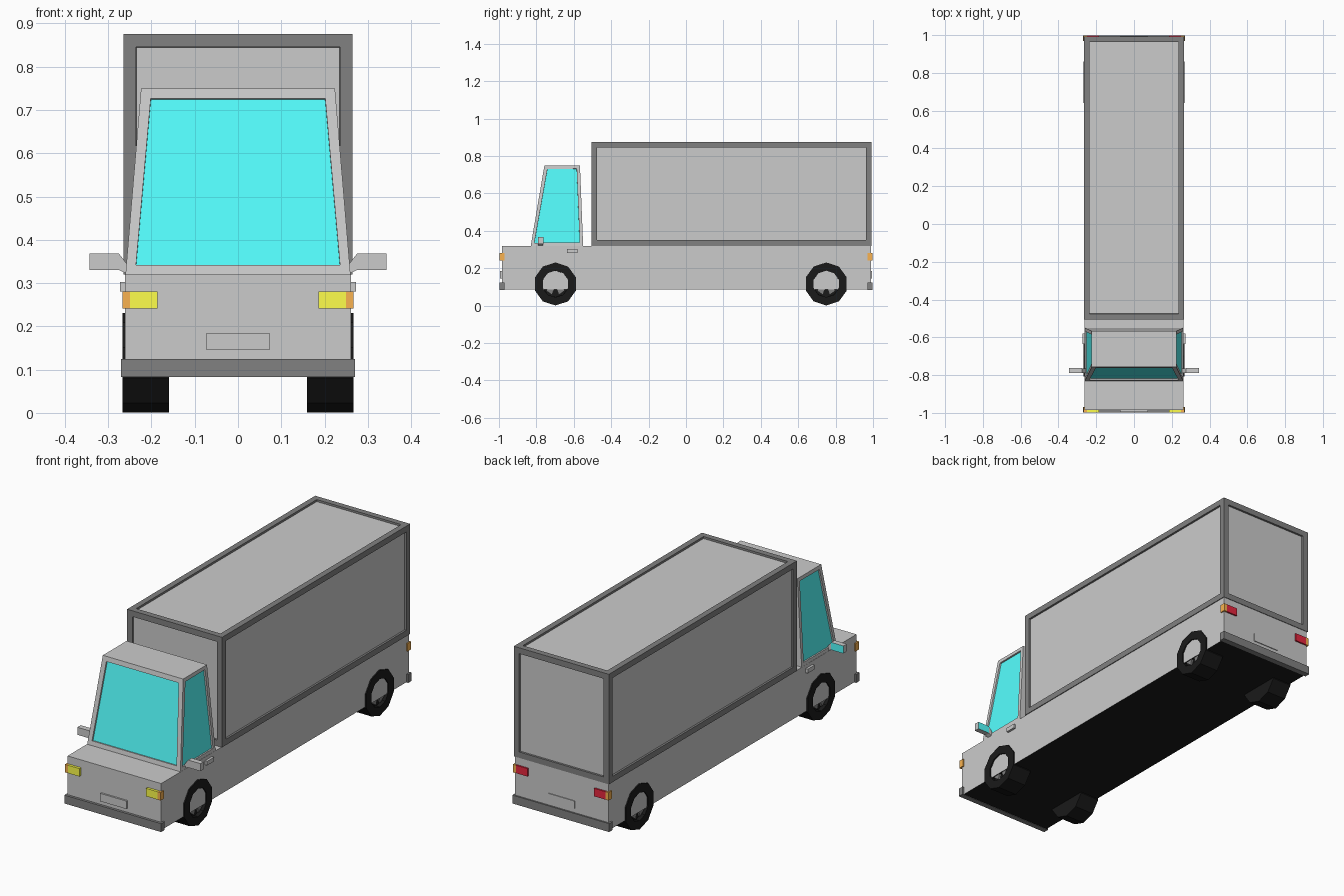
import bpy, bmesh, math
from mathutils import Vector, Matrix

if "Cube" in bpy.data.objects:
    bpy.data.objects.remove(bpy.data.objects["Cube"])


def material(name, rgb):
    m = bpy.data.materials.new(name)
    m.diffuse_color = (*rgb, 1)
    m.use_nodes = True
    m.node_tree.nodes["Principled BSDF"].inputs["Base Color"].default_value = m.diffuse_color
    return m


GREY = material("body_grey", (0.8, 0.8, 0.8))
DARK = material("trim_grey", (0.22, 0.22, 0.22))
BLACK = material("black", (0.01, 0.01, 0.01))
GLASS = material("glass", (0.09, 1.0, 1.0))
YELLOW = material("headlight_yellow", (1.0, 1.0, 0.07))
ORANGE = material("indicator_orange", (0.95, 0.45, 0.08))
RED = material("tail_red", (0.8, 0.02, 0.05))


def finish(name, bm, mats):
    bmesh.ops.recalc_face_normals(bm, faces=bm.faces)
    me = bpy.data.meshes.new(name)
    bm.to_mesh(me)
    bm.free()
    for m in mats:
        me.materials.append(m)
    ob = bpy.data.objects.new(name, me)
    bpy.context.collection.objects.link(ob)
    return ob


def prism_bm(points, vec):
    """Extrude a planar outline along vec into a closed solid."""
    bm = bmesh.new()
    face = bm.faces.new([bm.verts.new(p) for p in points])
    res = bmesh.ops.extrude_face_region(bm, geom=[face], use_keep_orig=True)
    verts = [v for v in res["geom"] if isinstance(v, bmesh.types.BMVert)]
    bmesh.ops.translate(bm, vec=Vector(vec), verts=verts)
    bmesh.ops.recalc_face_normals(bm, faces=bm.faces)
    bm.normal_update()
    return bm


def box_bm(x, y, z):
    x0, x1 = sorted(x)
    pts = [(x0, y[0], z[0]), (x1, y[0], z[0]), (x1, y[1], z[0]), (x0, y[1], z[0])]
    return prism_bm(pts, (0, 0, z[1] - z[0]))


def box(name, x, y, z, mat=GREY):
    return finish(name, box_bm(x, y, z), [mat])


def recess(bm, faces, border, depth, index):
    """Leave a flat border, sink the middle and give it another material."""
    bmesh.ops.inset_individual(bm, faces=faces, thickness=border)
    bmesh.ops.inset_individual(bm, faces=faces, thickness=0.0005, depth=-depth)
    for f in faces:
        f.material_index = index


# Chassis with black underside
bm = box_bm((-0.261, 0.261), (-0.985, 0.99), (0.085, 0.32))
for f in bm.faces:
    if f.normal.z < -0.9:
        f.material_index = 1
finish("chassis", bm, [GREY, BLACK])

# Tapered cab with recessed windows
bm = box_bm((-0.26, 0.26), (-0.83, -0.55), (0.32, 0.75))
for v in bm.verts:
    if v.co.z > 0.5:
        v.co.x = math.copysign(0.224, v.co.x)
        v.co.y = -0.757 if v.co.y < -0.7 else -0.567
bm.normal_update()
windows = [f for f in bm.faces if abs(f.normal.x) > 0.8 or f.normal.y < -0.8]
recess(bm, [f for f in windows if f.normal.y < -0.8], 0.033, 0.008, 1)
recess(bm, [f for f in windows if abs(f.normal.x) > 0.8], 0.025, 0.008, 1)
finish("cab", bm, [GREY, GLASS])

# Cargo box with dark frame and sunken panels
bm = box_bm((-0.265, 0.265), (-0.505, 0.993), (0.32, 0.875))
recess(bm, [f for f in bm.faces if f.normal.z > -0.5], 0.042, 0.01, 1)
finish("cargo_box", bm, [DARK, GREY])

# Bumpers and number plates, front and back
for end, s in (("front", -1), ("rear", 1)):
    ys = sorted((s * 0.97, s * 0.998))
    box(end + "_bumper", (-0.27, 0.27), ys, (0.083, 0.125), DARK)
    yp = sorted((s * 0.97, s * 0.994))
    box(end + "_plate", (-0.073, 0.073), yp, (0.145, 0.185))

HUB_X, R, WHEEL_Z = 0.267, 0.115, 0.116
for side, s in (("left", 1), ("right", -1)):
    # Lamps with wrap-around indicators
    for end, e, mat in (("head", -1, YELLOW), ("tail", 1, RED)):
        ys = sorted((e * 0.97, e * 0.998))
        box(f"{side}_{end}_lamp", (s * 0.186, s * 0.25), ys, (0.241, 0.281), mat)
        box(f"{side}_{end}_indicator", (s * 0.25, s * 0.267), ys, (0.241, 0.281), ORANGE)

    # Door handle
    box(side + "_door_handle", (s * 0.255, s * 0.273), (-0.635, -0.58), (0.281, 0.302))

    # Wing mirror: arm and head, glass facing back
    arm = [(0.255, 0.32), (0.275, 0.33), (0.275, 0.368), (0.255, 0.342)]
    finish(side + "_mirror_arm",
           prism_bm([(s * x, -0.79, z) for x, z in arm], (0, 0.026, 0)), [GREY])
    bm = box_bm((s * 0.275, s * 0.343), (-0.79, -0.763), (0.33, 0.368))
    for f in bm.faces:
        if f.normal.y > 0.9:
            f.material_index = 1
    finish(side + "_mirror", bm, [GREY, GLASS])

    # Ten-sided tyres with a sunken hub and five wedge spokes
    for end, y in (("front", -0.698), ("rear", 0.75)):
        ring = [(s * 0.16, y + R * math.sin(a), WHEEL_Z + R * math.cos(a))
                for a in (math.tau * i / 10 for i in range(10))]
        bm = prism_bm(ring, (s * (HUB_X - 0.16), 0, 0))
        recess(bm, [f for f in bm.faces if f.normal.x * s > 0.9], 0.044, 0.02, 0)
        finish(f"{side}_{end}_tyre", bm, [BLACK])
        wedge = [(-0.007, 0.014), (0.007, 0.014), (0.02, 0.058), (-0.02, 0.058)]
        for i in range(5):
            turn = Matrix.Rotation(math.tau * i / 5, 2)
            pts = [turn @ Vector(p) for p in wedge]
            bm = prism_bm([(s * 0.245, y + p.x, WHEEL_Z + p.y) for p in pts],
                          (s * 0.012, 0, 0))
            finish(f"{side}_{end}_spoke_{i + 1}", bm, [DARK])
